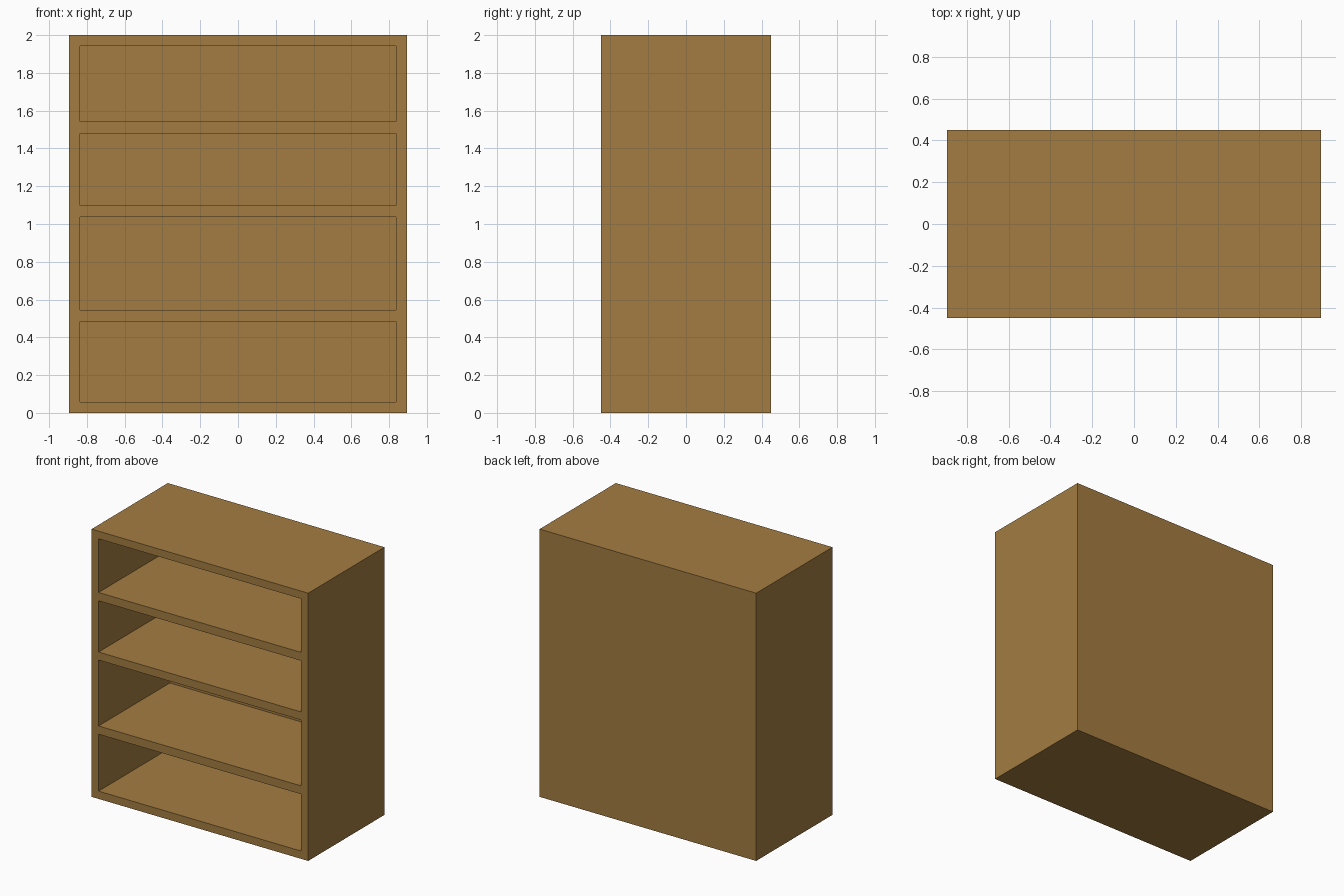
import bpy, bmesh
from mathutils import Vector

if "Cube" in bpy.data.objects:
    bpy.data.objects.remove(bpy.data.objects["Cube"])

W, D, H = 1.79, 0.90, 2.0          # outer size
SIDE = 0.837                       # half width of each opening
BACK = 0.06                        # thickness of the back panel
OPENINGS = [(0.058, 0.483), (0.545, 1.037), (1.097, 1.48), (1.542, 1.943)]

wood = bpy.data.materials.new("brown wood")
wood.diffuse_color = (0.366, 0.202, 0.053, 1)
wood.use_nodes = True
wood.node_tree.nodes["Principled BSDF"].inputs["Base Color"].default_value = wood.diffuse_color

# Carcass: solid block
bm = bmesh.new()
bmesh.ops.create_cube(bm, size=1)
for v in bm.verts:
    v.co = Vector((v.co.x * W, v.co.y * D, (v.co.z + 0.5) * H))


def slice_block(co, no):
    bmesh.ops.bisect_plane(bm, geom=bm.verts[:] + bm.edges[:] + bm.faces[:],
                           dist=1e-5, plane_co=co, plane_no=no)


# Mark out the openings
for x in (-SIDE, SIDE):
    slice_block((x, 0, 0), (1, 0, 0))
for pair in OPENINGS:
    for z in pair:
        slice_block((0, 0, z), (0, 0, 1))


def is_opening(f):
    c = f.calc_center_median()
    return (f.normal.y < -0.9 and abs(c.x) < SIDE
            and any(a < c.z < b for a, b in OPENINGS))


# Push the compartments back, leaving boards between them
bm.normal_update()
pockets = [f for f in bm.faces if is_opening(f)]
new = bmesh.ops.extrude_discrete_faces(bm, faces=pockets)["faces"]
for v in {v for f in new for v in f.verts}:
    v.co.y = D / 2 - BACK

# Merge the flat marking-out cuts
bmesh.ops.dissolve_limit(bm, angle_limit=0.01, verts=bm.verts[:], edges=bm.edges[:])
bmesh.ops.recalc_face_normals(bm, faces=bm.faces[:])

me = bpy.data.meshes.new("bookcase")
bm.to_mesh(me)
bm.free()
me.materials.append(wood)
ob = bpy.data.objects.new("bookcase", me)
bpy.context.collection.objects.link(ob)
